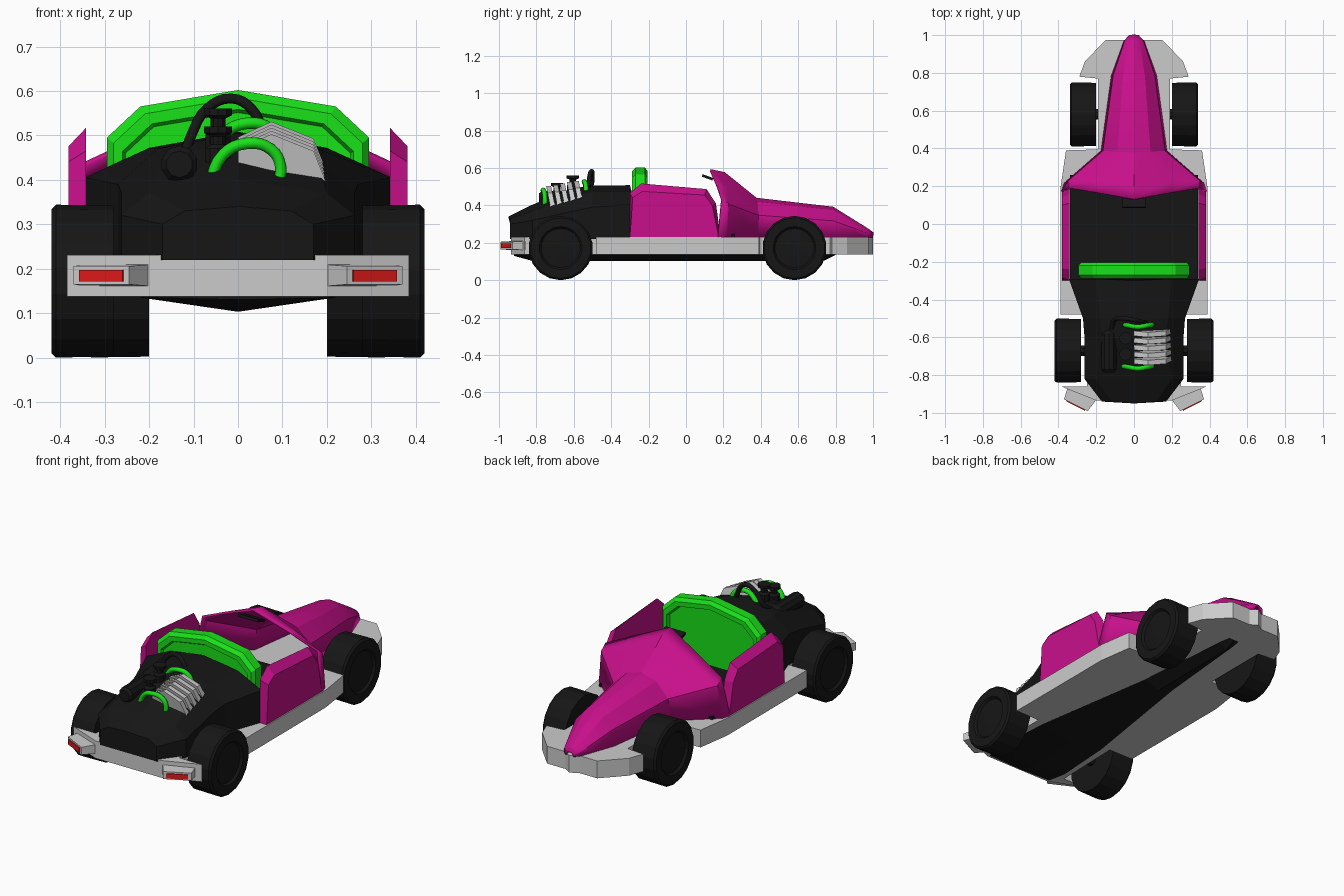
import bpy, bmesh, math
from mathutils import Vector

if "Cube" in bpy.data.objects:
    bpy.data.objects.remove(bpy.data.objects["Cube"])


def material(name, color):
    m = bpy.data.materials.new(name)
    m.diffuse_color = (*color, 1)
    m.use_nodes = True
    m.node_tree.nodes["Principled BSDF"].inputs["Base Color"].default_value = m.diffuse_color
    return m


BLACK = material("black", (0.008, 0.008, 0.008))
MAGENTA = material("magenta", (0.58, 0.005, 0.26))
GREEN = material("green", (0.01, 0.75, 0.01))
RED = material("red", (0.75, 0.01, 0.01))


def finish(name, bm, mat=None):
    bmesh.ops.recalc_face_normals(bm, faces=bm.faces)
    me = bpy.data.meshes.new(name)
    bm.to_mesh(me)
    bm.free()
    ob = bpy.data.objects.new(name, me)
    bpy.context.collection.objects.link(ob)
    if mat:
        me.materials.append(mat)
    return ob


def loft(name, rings, mat=None, closed=True):
    """Join rings of points; closed lofts are capped solids."""
    bm = bmesh.new()
    vs = [[bm.verts.new(p) for p in r] for r in rings]
    n = len(vs[0])
    for a, b in zip(vs, vs[1:]):
        for i in range(n if closed else n - 1):
            j = (i + 1) % n
            bm.faces.new((a[i], a[j], b[j], b[i]))
    if closed:
        bm.faces.new(vs[0])
        bm.faces.new(vs[-1])
    return finish(name, bm, mat)


def mirrored(half):
    """Half section from side to centre line, completed across x = 0."""
    return half + [(-x, y, z) for x, y, z in reversed(half) if x > 1e-6]


def tube(name, pts, radius, mat):
    cu = bpy.data.curves.new(name, 'CURVE')
    cu.dimensions = '3D'
    cu.bevel_depth, cu.bevel_resolution, cu.resolution_u = radius, 2, 4
    cu.use_fill_caps = True
    sp = cu.splines.new('BEZIER')
    sp.bezier_points.add(len(pts) - 1)
    for b, p in zip(sp.bezier_points, pts):
        b.co = p
        b.handle_left_type = b.handle_right_type = 'AUTO'
    ob = bpy.data.objects.new(name, cu)
    bpy.context.collection.objects.link(ob)
    cu.materials.append(mat)


def lathe(name, prof, center, axis, n, mat):
    """Capped solid of revolution; prof = (offset along axis, radius)."""
    rings = []
    for h, r in prof:
        ring = []
        for i in range(n):
            a = 2 * math.pi * (i + 0.5) / n
            u, v = r * math.cos(a), r * math.sin(a)
            p = {'x': (h, u, v), 'y': (u, h, v), 'z': (u, v, h)}[axis]
            ring.append(Vector(center) + Vector(p))
        rings.append(ring)
    return loft(name, rings, mat)


def box(name, loc, size, rot_z=0, mat=None, taper=1.0):
    x, y, z = (s / 2 for s in size)
    rings = [[(-x * t, d, -z * t), (x * t, d, -z * t), (x * t, d, z * t), (-x * t, d, z * t)]
             for d, t in ((y, 1), (-y, taper))]
    ob = loft(name, rings, mat)
    ob.location, ob.rotation_euler = loc, (0, 0, rot_z)
    return ob


# Wheels with recessed hubs
for s, side in ((1, "right"), (-1, "left")):
    for pos, x, y in (("front", 0.27, 0.58), ("rear", 0.35, -0.67)):
        prof = [(-.07, .17), (.06, .172), (.07, .162), (.07, .115), (.058, .105), (.062, .04)]
        lathe(f"{pos}_{side}_wheel", [(h * s, r) for h, r in prof], (x * s, y, .172), 'x', 18, BLACK)

# Grey chassis plate with bumpers, side skirts and wheel cut-ins
half = [(.2, -.935), (.385, -.86), (.25, -.86), (.24, -.48), (.388, -.48), (.388, .2), (.36, .39),
        (.19, .395), (.19, .77), (.29, .78), (.26, .86), (.15, .975), (.04, .975), (0, 1.0)]
loft("chassis", [mirrored([(x, y, z) for x, y in half]) for z in (.137, .231)])

# Black keel under the floor
keel = [(-.92, .2, .13), (-.82, .22, .103), (-.5, .2, .103), (.2, .09, .103), (.74, .04, .105), (.8, .03, .135)]
loft("keel", [mirrored([(w * .6, y, .2), (w, y, .135), (0, y, z)]) for y, w, z in keel], BLACK)

# Cockpit floor
box("cockpit_floor", (0, -.02, .238), (.68, .56, .016), 0, BLACK)

# Nose and cowl shell, open to the cockpit
nose = [mirrored(h) for h in (
    [(.02, .995, .228), (.02, .998, .24), (.01, .998, .248), (0, 1.0, .25)],
    [(.05, .965, .228), (.045, .965, .25), (.025, .965, .268), (0, .965, .275)],
    [(.115, .785, .228), (.105, .785, .315), (.055, .785, .37), (0, .785, .387)],
    [(.17, .385, .228), (.16, .385, .345), (.085, .38, .415), (0, .375, .435)],
    [(.365, .215, .228), (.345, .225, .405), (.18, .22, .49), (0, .205, .572)],
    [(.38, .17, .228), (.345, .19, .435), (.19, .165, .507), (0, .13, .588)])]
hood = loft("nose_cowl", nose, MAGENTA, closed=False)
hood.data.polygons.foreach_set("use_smooth", [True] * len(hood.data.polygons))
bpy.context.view_layer.objects.active = hood
hood.select_set(True)
bpy.ops.object.shade_smooth_by_angle(angle=math.radians(25))
sol = hood.modifiers.new("thickness", 'SOLIDIFY')
sol.thickness, sol.offset = .012, 0

# Small dash visor behind the cowl edge
visor = box("dash_visor", (0, .115, .55), (.12, .06, .014), 0, BLACK)
visor.rotation_euler.x = -.35

# Doors with bevelled outer faces
inner = [(-.3, .23), (-.3, .465), (-.24, .517), (.11, .487), (.16, .41), (.185, .23)]
outer = [(-.3, .23), (-.285, .44), (-.235, .475), (.1, .455), (.14, .4), (.175, .23)]
for s, side in ((1, "right"), (-1, "left")):
    loft(f"{side}_door", [[(s * .342, y, z) for y, z in inner],
                          [(s * .382, y, z) for y, z in outer]], MAGENTA)

# Green seat back: bevelled rim with sunken panel on both faces
half = [(.295, .24), (.295, .495), (.22, .565), (0, .602)]


def seat_ring(y, k, d=0):
    return mirrored([(x * k, y, .24 + (z - .24) * k - d) for x, z in half])


loft("seat_back", [seat_ring(-.275, .86), seat_ring(-.288, .88), seat_ring(-.288, .95), seat_ring(-.27, 1),
                   seat_ring(-.22, 1), seat_ring(-.205, .95), seat_ring(-.205, .88), seat_ring(-.225, .86)], GREEN)

# Black engine deck
deck = [(-.29, .345, .405, .2, .472, .508), (-.5, .27, .39, .18, .47, .505), (-.6, .262, .37, .17, .45, .49),
        (-.82, .262, .32, .2, .37, .40), (-.94, .17, .30, .12, .33, .34)]
loft("engine_deck", [mirrored([(w, y, .22), (w, y, zs), (wm, y, zm), (0, y - .01, zt)])
                     for y, w, zs, wm, zm, zt in deck], BLACK)
loft("deck_tail", [mirrored([(w, y, .235), (w * .9, y, .3), (0, y - .01, .33)])
                   for y, w in ((-.82, .255), (-.935, .17))], BLACK)

# Rear axle between the wheels
lathe("rear_axle", [(-.3, .03), (.3, .03)], (0, -.67, .172), 'x', 8, BLACK)
lathe("front_axle", [(-.22, .03), (.22, .03)], (0, .58, .172), 'x', 8, BLACK)

# Leaning grey cooling fins
fin = [(0, .42), (0, .468), (.075, .503), (.17, .465), (.2, .39), (.19, .362)]
for i in range(5):
    y, dz = -.72 + .037 * i, .007 * i
    loft(f"cooling_fin_{i + 1}", [[(x, y + o - .2 * (z - .43), z + dz) for x, z in fin]
                                  for o in (-.013, .013)])

# Green pipes at each end of the fins
arc = [(-.065, .39), (-.035, .455), (.02, .482), (.075, .468), (.096, .43), (.09, .385)]
for name, y, dz in (("rear_pipe", -.765, 0), ("fore_pipe", -.545, .045)):
    tube(name, [(x, y + .012 * (abs(x - .02) / .08), z + dz) for x, z in arc], .013, GREEN)

# Intake stacks, side tank and arched hose
for name, y, top in (("rear_intake", -.69, .52), ("fore_intake", -.605, .56)):
    lathe(name, [(-.13, .03), (-.05, .03), (-.04, .018), (-.022, .018), (-.015, .033), (0, .033)],
          (-.045, y, top), 'z', 10, BLACK)
lathe("side_tank", [(-.115, .03), (-.1, .042), (.09, .042), (.11, .03)], (-.132, -.67, .435), 'y', 10, BLACK)
tube("arched_hose", [(-.12, -.57, .45), (-.105, -.51, .5), (-.07, -.5, .56), (-.015, -.505, .583),
                     (.03, -.515, .56), (.06, -.52, .5)], .012, BLACK)

# Tail lamps on the angled rear corners
for s, side in ((1, "right"), (-1, "left")):
    ang = s * math.radians(27)
    box(f"{side}_lamp_housing", (s * .292, -.928, .185), (.165, .07, .048), ang, None, .85)
    box(f"{side}_lamp", (s * .301, -.948, .184), (.11, .036, .026), ang, RED)
